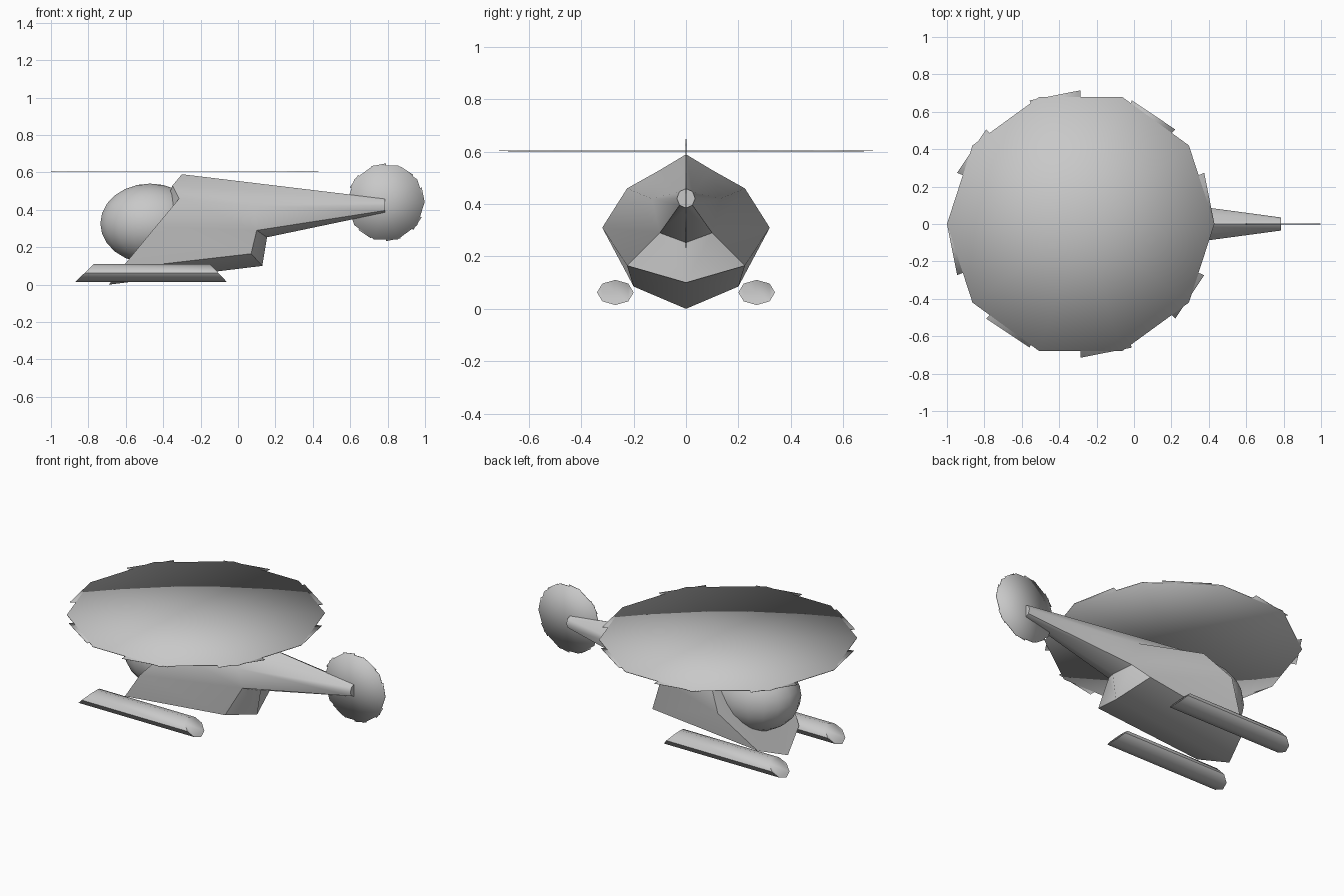
import bpy
import bmesh
from math import pi, cos, sin, radians
from mathutils import Matrix

cube = bpy.data.objects.get("Cube")
if cube:
    bpy.data.objects.remove(cube, do_unlink=True)

grey = bpy.data.materials.new("plain_grey")
grey.use_nodes = True
colour = (0.58, 0.58, 0.58, 1)
grey.diffuse_color = colour
grey.node_tree.nodes["Principled BSDF"].inputs["Base Color"].default_value = colour


def finish(name, bm, smooth_angle=180):
    """Turn a bmesh into a named, smooth-shaded grey object."""
    bmesh.ops.recalc_face_normals(bm, faces=bm.faces)
    mesh = bpy.data.meshes.new(name)
    bm.to_mesh(mesh)
    bm.free()
    mesh.materials.append(grey)
    obj = bpy.data.objects.new(name, mesh)
    bpy.context.collection.objects.link(obj)
    mesh.shade_smooth()
    if smooth_angle < 180:
        bpy.ops.object.select_all(action='DESELECT')
        obj.select_set(True)
        bpy.context.view_layer.objects.active = obj
        bpy.ops.object.shade_smooth_by_angle(angle=radians(smooth_angle))
    return obj


def rotor(name, centre, radius, tilt):
    """Thin ten-sided disc with eight wedge blades peeping past its rim."""
    bm = bmesh.new()
    half, n = 0.002, 10
    rings = [[bm.verts.new((radius * cos(2 * pi * i / n), radius * sin(2 * pi * i / n), z))
              for i in range(n)] for z in (half, -half)]
    hubs = [bm.verts.new((0, 0, z)) for z in (half, -half)]
    for i in range(n):
        j = (i + 1) % n
        for ring, hub in zip(rings, hubs):
            bm.faces.new((hub, ring[i], ring[j]))
        bm.faces.new((rings[0][i], rings[1][i], rings[1][j], rings[0][j]))
    disc = finish(name + "_disc", bm)

    bm = bmesh.new()
    for k in range(8):
        a, b = k * pi / 4, k * pi / 4 + pi / 8
        layers = [[bm.verts.new((0, 0, z)),
                   bm.verts.new((radius * cos(a), radius * sin(a), z)),
                   bm.verts.new((radius * cos(b), radius * sin(b), z))]
                  for z in (half / 2, -half / 2)]
        for layer in layers:
            bm.faces.new(layer)
        for i in range(3):
            j = (i + 1) % 3
            bm.faces.new((layers[0][i], layers[0][j], layers[1][j], layers[1][i]))
    blades = finish(name + "_blades", bm)
    for obj in (disc, blades):
        obj.location = centre
        obj.rotation_euler = (tilt, 0, 0)


# Hull and tail boom: one half, then mirrored
points = {
    "roof": (-0.30, 0, 0.59), "brow": (-0.35, 0.10, 0.53),
    "shoulder": (-0.315, 0.225, 0.46), "side": (-0.44, 0.32, 0.31),
    "chine": (-0.625, 0.20, 0.085), "keel": (-0.69, 0, 0),
    "root_side": (0.08, 0.13, 0.42), "root_low": (0.10, 0.10, 0.29),
    "root_base": (0.155, 0, 0.253), "rear_chine": (0.07, 0.225, 0.165),
    "rear_keel": (0.13, 0, 0.10), "front_centre": (-0.44, 0, 0.31),
    "tip_centre": (0.785, 0, 0.422),
}
for i, key in enumerate(("tip0", "tip1", "tip2", "tip3", "tip4")):
    a = i * pi / 4
    points[key] = (0.785, 0.035 * sin(a), 0.422 + 0.037 * cos(a))
panels = [
    "roof brow tip1 tip0", "brow shoulder root_side tip1",
    "shoulder side root_low root_side", "side chine rear_chine root_low",
    "chine keel rear_keel rear_chine", "root_low rear_chine rear_keel root_base",
    "root_side root_low tip3 tip2", "root_low root_base tip4 tip3",
    "tip1 root_side tip2",
]
front = ["roof", "brow", "shoulder", "side", "chine", "keel"]
panels += [f"front_centre {a} {b}" for a, b in zip(front, front[1:])]
panels += [f"tip_centre tip{i} tip{i + 1}" for i in range(4)]
bm = bmesh.new()
for side in (1, -1):
    verts = {k: bm.verts.new((x, y * side, z)) for k, (x, y, z) in points.items()}
    for panel in panels:
        bm.faces.new([verts[k] for k in panel.split()])
bmesh.ops.remove_doubles(bm, verts=bm.verts, dist=0.0005)
finish("hull_and_tail_boom", bm, 50)

# Cockpit bubble
bm = bmesh.new()
bmesh.ops.create_uvsphere(
    bm, u_segments=18, v_segments=12, radius=1,
    matrix=Matrix.Translation((-0.47, 0, 0.327)) @ Matrix.Diagonal((0.27, 0.22, 0.213, 1)))
finish("cockpit_bubble", bm)

# Landing skids with raked ends
for name, side in (("left_skid", 1), ("right_skid", -1)):
    bm = bmesh.new()
    ends = []
    for x0, rake in ((-0.82, 0.05), (-0.105, -0.045)):
        ends.append([bm.verts.new((x0 + rake * sin(a), side * 0.27 + 0.07 * cos(a),
                                   0.0625 + 0.048 * sin(a)))
                     for a in (i * pi / 4 for i in range(8))])
    for end in ends:
        bm.faces.new(end)
    for i in range(8):
        j = (i + 1) % 8
        bm.faces.new((ends[0][i], ends[0][j], ends[1][j], ends[1][i]))
    finish(name, bm, 50)

# Main and tail rotors
rotor("main_rotor", (-0.285, 0, 0.603), 0.715, 0)
rotor("tail_rotor", (0.79, 0, 0.44), 0.208, pi / 2)
